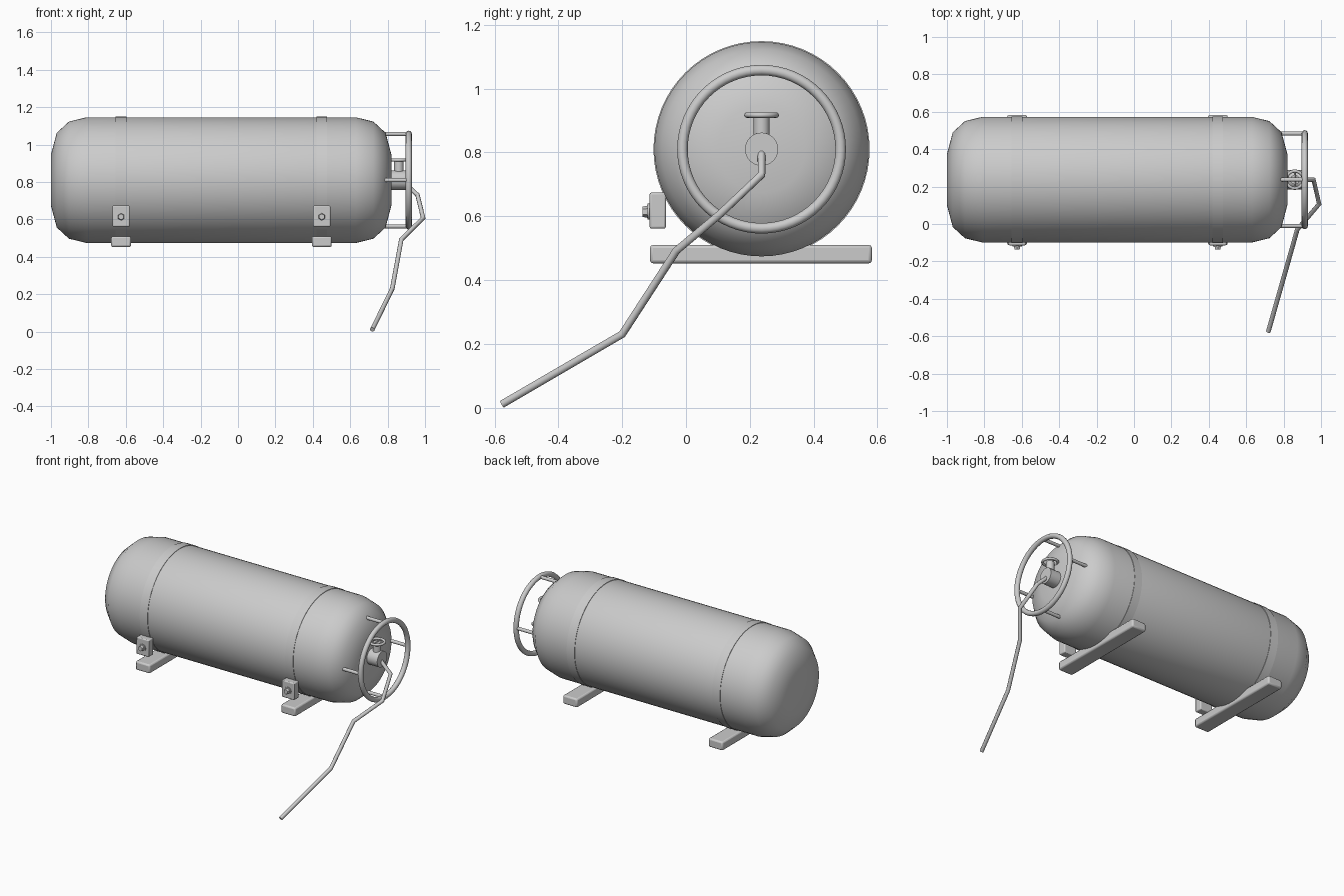
import bpy, bmesh
from math import radians, pi, cos, sin
from mathutils import Vector

if "Cube" in bpy.data.objects:
    bpy.data.objects.remove(bpy.data.objects["Cube"])

CY, CZ = 0.237, 0.81   # tank axis


def finish(ob, name, angle=40):
    ob.name = name
    bpy.ops.object.select_all(action='DESELECT')
    ob.select_set(True)
    bpy.context.view_layer.objects.active = ob
    bpy.ops.object.shade_smooth_by_angle(angle=radians(angle))
    return ob


def revolve(name, profile, segs=64, closed=False):
    """Revolve (x, radius) points around the tank axis."""
    bm = bmesh.new()
    rings = [[bm.verts.new((x, CY + r * cos(2 * pi * i / segs), CZ + r * sin(2 * pi * i / segs)))
              for i in range(segs)] for x, r in profile]
    pairs = list(zip(rings, rings[1:]))
    if closed:
        pairs.append((rings[-1], rings[0]))
    else:
        bm.faces.new(rings[0])
        bm.faces.new(rings[-1])
    for a, b in pairs:
        for i in range(segs):
            j = (i + 1) % segs
            bm.faces.new((a[i], a[j], b[j], b[i]))
    bmesh.ops.recalc_face_normals(bm, faces=bm.faces[:])
    me = bpy.data.meshes.new(name)
    bm.to_mesh(me)
    bm.free()
    ob = bpy.data.objects.new(name, me)
    bpy.context.collection.objects.link(ob)
    return finish(ob, name)


def rod(name, a, b, r, r2=None, verts=24):
    a, b = Vector(a), Vector(b)
    bpy.ops.mesh.primitive_cone_add(vertices=verts, radius1=r, radius2=r if r2 is None else r2,
                                    depth=(b - a).length, location=(a + b) / 2,
                                    rotation=(b - a).to_track_quat('Z', 'Y').to_euler())
    return finish(bpy.context.object, name)


def box(name, lo, hi, bevel):
    lo, hi = Vector(lo), Vector(hi)
    bpy.ops.mesh.primitive_cube_add(size=1, location=(lo + hi) / 2)
    ob = bpy.context.object
    ob.scale = hi - lo
    bpy.ops.object.transform_apply(location=False, rotation=False, scale=True)
    m = ob.modifiers.new("bevel", 'BEVEL')
    m.width, m.segments = bevel, 2
    return finish(ob, name, 30)


def ring(name, loc, major, minor, rot=(0, 0, 0), segs=48):
    bpy.ops.mesh.primitive_torus_add(major_radius=major, minor_radius=minor, major_segments=segs,
                                     minor_segments=12, location=loc, rotation=rot)
    return finish(bpy.context.object, name)


# Tank body with rounded shoulders
half = [(0.91, 0.137), (0.879, 0.253), (0.814, 0.313), (0.72, 0.336)]
revolve("tank", [(-0.09 - x, r) for x, r in half] + [(-0.09 + x, r) for x, r in reversed(half)])

# Straps, skids and bolted clamp blocks
for side, x in (("left", -0.625), ("right", 0.448)):
    revolve(side + "_strap", [(x - 0.029, 0.325), (x - 0.029, 0.339),
                              (x + 0.029, 0.339), (x + 0.029, 0.325)], closed=True)
    box(side + "_skid", (x - 0.053, -0.113, 0.452), (x + 0.053, 0.583, 0.51), 0.01)
    box(side + "_clamp", (x - 0.046, -0.114, 0.561), (x + 0.046, -0.063, 0.674), 0.006)
    rod(side + "_bolt_washer", (x, -0.11, 0.614), (x, -0.12, 0.614), 0.025)
    rod(side + "_bolt", (x, -0.112, 0.614), (x, -0.136, 0.614), 0.021, 0.016, 6)

# Guard ring on four struts
ring("guard_ring", (0.913, CY, CZ), 0.248, 0.0165, (0, pi / 2, 0), 64)
for i in range(4):
    y, z = CY + 0.247 * cos(i * pi / 2), CZ + 0.247 * sin(i * pi / 2)
    rod(f"guard_strut_{i + 1}", (0.78, y, z), (0.913, y, z), 0.011, verts=16)

# Valve with hand wheel
rod("valve_body", (0.81, CY, CZ), (0.897, CY, CZ), 0.052, verts=32)
rod("valve_stem", (0.86, CY, CZ), (0.86, CY, 0.916), 0.025)
ring("hand_wheel", (0.86, CY, 0.917), 0.046, 0.0085, segs=32)
rod("hand_wheel_spoke", (0.86, CY - 0.046, 0.916), (0.86, CY + 0.046, 0.916), 0.005, verts=8)

# Hose trailing down to the ground
path = [(0.885, CY, 0.80), (0.96, CY, 0.73), (0.99, 0.107, 0.607), (0.873, -0.03, 0.492),
        (0.825, -0.2, 0.23), (0.718, -0.576, 0.011)]
cu = bpy.data.curves.new("hose", 'CURVE')
cu.dimensions = '3D'
cu.bevel_depth, cu.bevel_resolution, cu.use_fill_caps = 0.0125, 3, True
sp = cu.splines.new('POLY')
sp.points.add(len(path) - 1)
for p, co in zip(sp.points, path):
    p.co = (*co, 1)
hose = bpy.data.objects.new("hose", cu)
bpy.context.collection.objects.link(hose)
bpy.ops.object.select_all(action='DESELECT')
hose.select_set(True)
bpy.context.view_layer.objects.active = hose
bpy.ops.object.convert(target='MESH')
finish(bpy.context.object, "hose")
